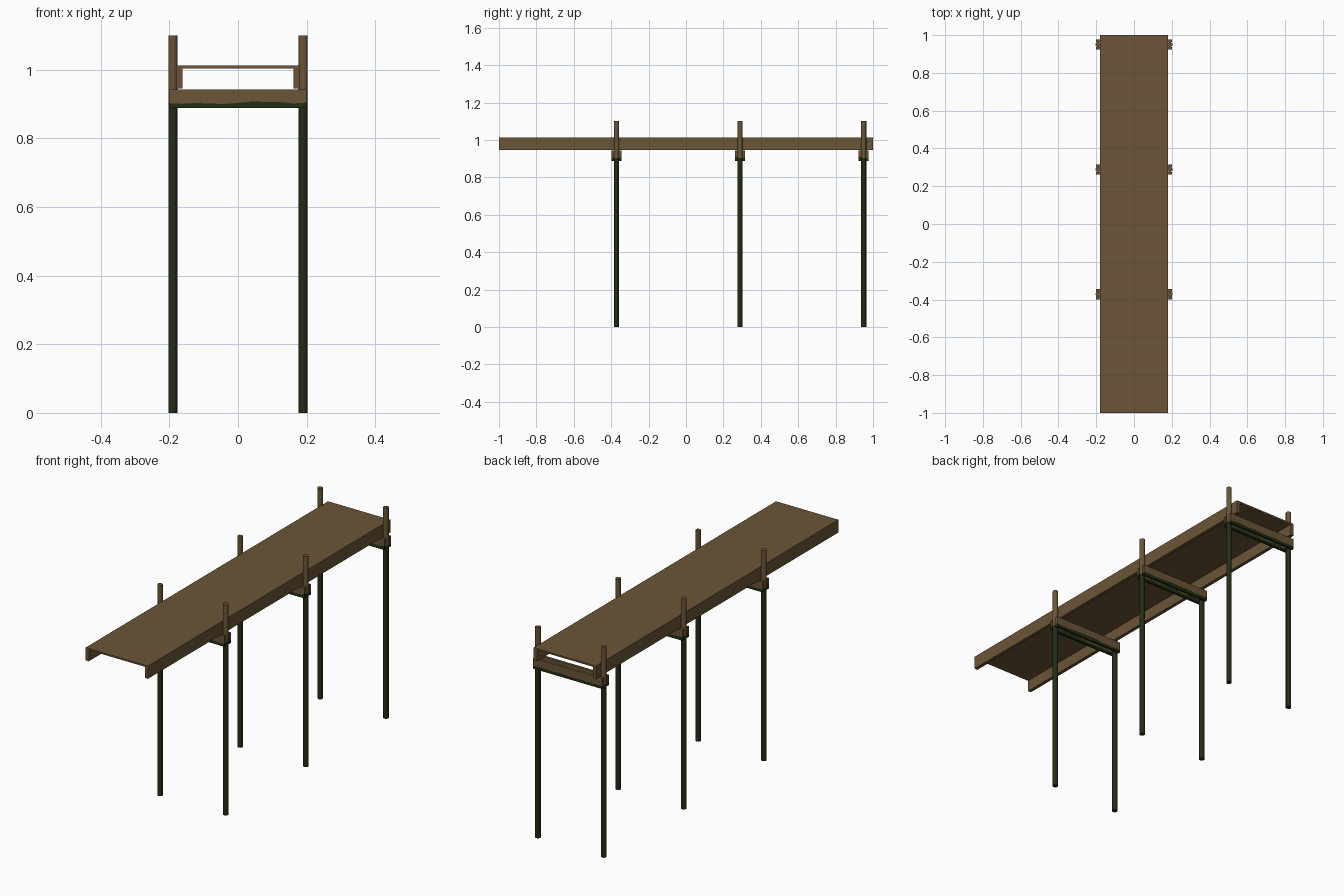
import bpy, bmesh, math, random

if "Cube" in bpy.data.objects:
    bpy.data.objects.remove(bpy.data.objects["Cube"])

random.seed(4)


def material(name, rgb):
    m = bpy.data.materials.new(name)
    m.diffuse_color = (*rgb, 1)
    m.use_nodes = True
    m.node_tree.nodes["Principled BSDF"].inputs["Base Color"].default_value = m.diffuse_color
    return m


WOOD = material("weathered_wood", (0.145, 0.092, 0.038))
ALGAE = material("dark_green_algae", (0.016, 0.026, 0.007))


def finish(bm, name):
    mesh = bpy.data.meshes.new(name)
    bmesh.ops.recalc_face_normals(bm, faces=bm.faces)
    bm.to_mesh(mesh)
    bm.free()
    mesh.materials.append(WOOD)
    mesh.materials.append(ALGAE)
    obj = bpy.data.objects.new(name, mesh)
    bpy.context.collection.objects.link(obj)
    return obj


def box(x0, x1, y0, y1, z0, z1):
    bm = bmesh.new()
    bmesh.ops.create_cube(bm, size=1)
    for v in bm.verts:
        v.co.x = x0 if v.co.x < 0 else x1
        v.co.y = y0 if v.co.y < 0 else y1
        v.co.z = z0 if v.co.z < 0 else z1
    return bm


def cut(bm, co, no):
    bmesh.ops.bisect_plane(bm, geom=bm.verts[:] + bm.edges[:] + bm.faces[:],
                           plane_co=co, plane_no=no)


def paint_below(bm, z):
    for f in bm.faces:
        f.material_index = 1 if f.calc_center_median().z < z else 0


# Walkway deck and its two side stringers
finish(box(-0.18, 0.18, -1, 1, 1.003, 1.012), "deck")
finish(box(-0.18, -0.162, -1, 1, 0.945, 1.003), "left_stringer")
finish(box(0.162, 0.18, -1, 1, 0.945, 1.003), "right_stringer")

TIDE = 0.903
for i, y in enumerate((-0.372, 0.289, 0.95)):
    # Round posts, algae covered up to the tide line
    for side, x in (("left", -0.19), ("right", 0.19)):
        bm = bmesh.new()
        bmesh.ops.create_cone(bm, cap_ends=True, segments=10,
                              radius1=0.0138, radius2=0.0138, depth=1.1)
        bmesh.ops.translate(bm, vec=(x, y, 0.55), verts=bm.verts)
        cut(bm, (0, 0, TIDE), (0, 0, 1))
        paint_below(bm, TIDE)
        post = finish(bm, f"{side}_post_{i + 1}")
        for p in post.data.polygons:
            p.use_smooth = len(p.vertices) == 4
        post.data.set_sharp_from_angle(angle=math.radians(40))

    # Pair of cross planks clamping the posts, with a wavy algae edge
    for side, s in (("front", -1), ("back", 1)):
        ya, yb = sorted((y + s * 0.013, y + s * 0.027))
        bm = box(-0.2, 0.2, ya, yb, 0.888, 0.943)
        for k in range(1, 10):
            cut(bm, (-0.2 + 0.04 * k, 0, 0), (1, 0, 0))
        cut(bm, (0, 0, TIDE), (0, 0, 1))
        paint_below(bm, TIDE)
        wave = [random.uniform(-0.003, 0.005) for _ in range(11)]
        for v in bm.verts:
            if abs(v.co.z - TIDE) < 1e-4:
                v.co.z += wave[round((v.co.x + 0.2) / 0.04)]
        finish(bm, f"{side}_cross_plank_{i + 1}")
